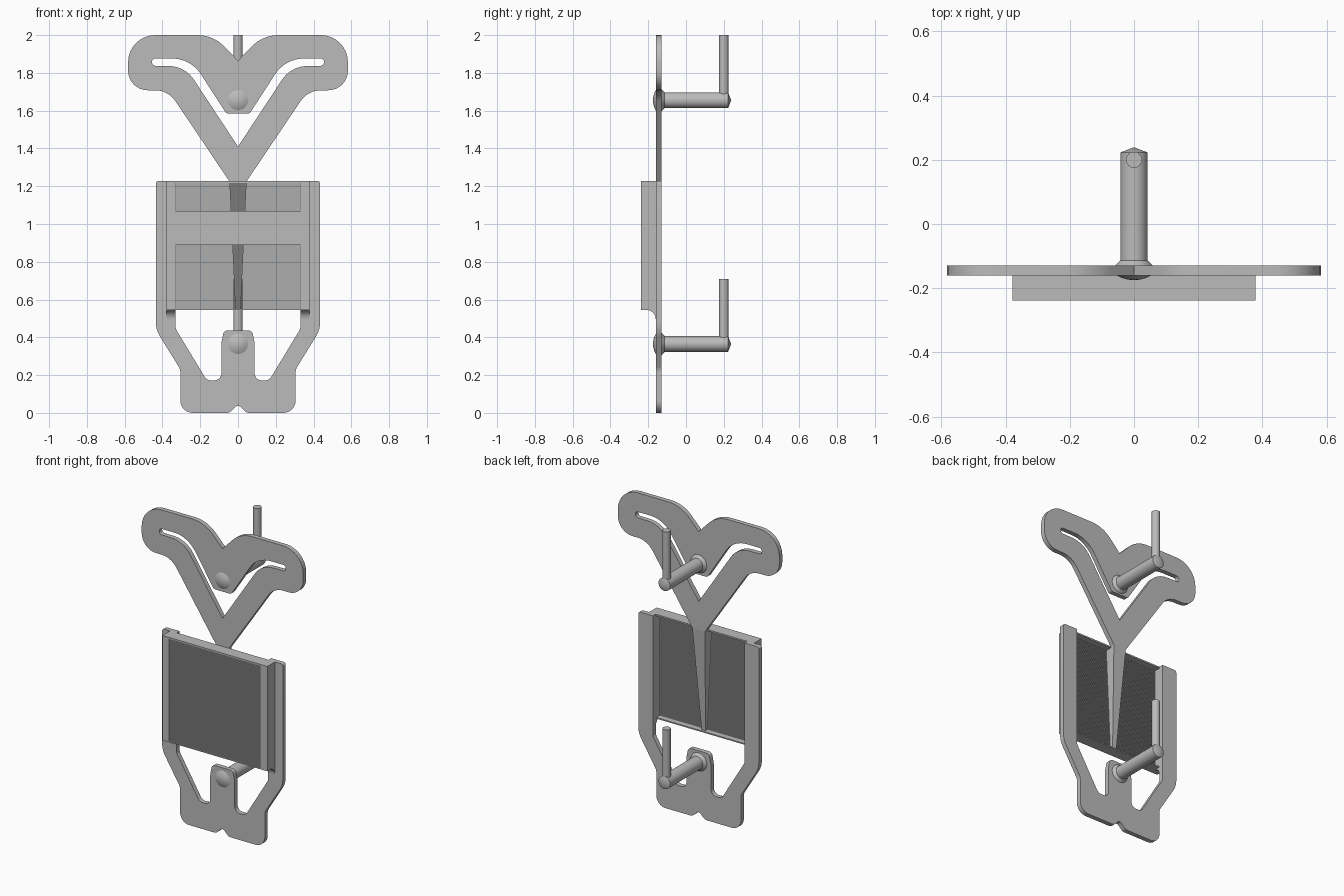
import bpy, bmesh, math
from mathutils import Vector, Matrix

if "Cube" in bpy.data.objects:
    bpy.data.objects.remove(bpy.data.objects["Cube"])

grey = bpy.data.materials.new("plain_grey")
grey.use_nodes = True
colour = (0.5, 0.5, 0.5, 1)
grey.diffuse_color = colour
grey.node_tree.nodes["Principled BSDF"].inputs["Base Color"].default_value = colour


def add_object(name, mesh, smooth=True):
    ob = bpy.data.objects.new(name, mesh)
    bpy.context.collection.objects.link(ob)
    mesh.materials.clear()
    mesh.materials.append(grey)
    bpy.ops.object.select_all(action='DESELECT')
    bpy.context.view_layer.objects.active = ob
    ob.select_set(True)
    if smooth:
        bpy.ops.object.shade_smooth_by_angle(angle=math.radians(32))
    return ob


def from_bmesh(name, bm, smooth=True):
    bmesh.ops.recalc_face_normals(bm, faces=bm.faces)
    mesh = bpy.data.meshes.new(name)
    bm.to_mesh(mesh)
    bm.free()
    return add_object(name, mesh, smooth)


def box(name, lo, hi):
    bm = bmesh.new()
    lo, hi = Vector(lo), Vector(hi)
    bmesh.ops.create_cube(bm, size=1, matrix=Matrix.Translation((lo + hi) / 2)
                          @ Matrix.Diagonal((*(hi - lo), 1)))
    return from_bmesh(name, bm, False)


def rounded(corners, steps=8):
    """Round each (x, z, radius) corner of a closed outline."""
    out = []
    for i, (x, z, r) in enumerate(corners):
        p = Vector((x, z))
        a = Vector(corners[i - 1][:2]) - p
        b = Vector(corners[(i + 1) % len(corners)][:2]) - p
        if r == 0:
            out.append(p)
            continue
        half = a.angle(b) / 2
        d = min(r / math.tan(half), a.length * 0.49, b.length * 0.49)
        r = d * math.tan(half)
        a.normalize()
        b.normalize()
        centre = p + (a + b).normalized() * (r / math.sin(half))
        s, e = p + a * d - centre, p + b * d - centre
        turn = s.angle_signed(e)
        for k in range(steps + 1):
            t = -turn * k / steps
            out.append(centre + Vector((s.x * math.cos(t) - s.y * math.sin(t),
                                        s.x * math.sin(t) + s.y * math.cos(t))))
    return out


def mirrored(half):
    """Close a right-hand outline across x = 0."""
    return half + [(-x, z, r) for x, z, r in reversed(half) if x > 0]


def plate(name, outlines):
    """Flat plate in the xz plane, further outlines are holes."""
    curve = bpy.data.curves.new(name, 'CURVE')
    curve.dimensions = '2D'
    curve.fill_mode = 'BOTH'
    curve.extrude = 0.015
    for outline in outlines:
        pts = rounded(mirrored(outline))
        spline = curve.splines.new('POLY')
        spline.points.add(len(pts) - 1)
        for sp, p in zip(spline.points, pts):
            sp.co = (p.x, p.y, 0, 1)
        spline.use_cyclic_u = True
    tmp = bpy.data.objects.new(name + "_curve", curve)
    bpy.context.collection.objects.link(tmp)
    deps = bpy.context.evaluated_depsgraph_get()
    mesh = bpy.data.meshes.new_from_object(tmp.evaluated_get(deps))
    bpy.data.objects.remove(tmp)
    mesh.transform(Matrix.Translation((0, -0.145, 0)) @ Matrix.Rotation(math.pi / 2, 4, 'X'))
    mesh.name = name
    return add_object(name, mesh)


# Upper winged plate with the slotted opening around its tongue
wings = [(0, 1.865, 0), (0.13, 2, 0.2), (0.582, 2, 0.146), (0.582, 1.708, 0.146),
         (0.37, 1.708, 0.13), (0.045, 1.225, 0)]
slot = [(0, 1.41, 0), (0.28, 1.835, 0.17), (0.455, 1.838, 0.017), (0.455, 1.876, 0.017),
        (0.25, 1.876, 0.18), (0.062, 1.585, 0.02)]
plate("winged_plate", [wings, slot])

# Lower plate: forked arms, foot and centre tab
fork = [(0, 0.045, 0.02), (0.045, 0, 0.04), (0.305, 0, 0.065), (0.305, 0.23, 0.06),
        (0.435, 0.44, 0.15), (0.435, 1.228, 0.015), (0.33, 1.228, 0),
        (0.33, 0.445, 0.04), (0.165, 0.172, 0.04), (0.088, 0.172, 0.04),
        (0.088, 0.37, 0.05), (0.075, 0.437, 0.025)]
plate("forked_plate", [fork])

# Side cheeks with a curved foot
cheek = [(-0.238, 1.228), (-0.238, 0.545), (-0.21, 0.545)]
cheek += [(-0.21 + 0.05 * math.sin(t), 0.495 + 0.05 * math.cos(t))
          for t in [math.pi / 16 * k for k in range(1, 9)]]
cheek += [(-0.155, 0.495), (-0.155, 1.228)]
for side, x in (("left", 0.33), ("right", -0.378)):
    bm = bmesh.new()
    face = bm.faces.new([bm.verts.new((x, y, z)) for y, z in cheek])
    ext = bmesh.ops.extrude_face_region(bm, geom=[face])["geom"]
    bmesh.ops.translate(bm, vec=(0.048, 0, 0),
                        verts=[g for g in ext if isinstance(g, bmesh.types.BMVert)])
    from_bmesh(side + "_cheek", bm)

# Top and bottom bars, and the stack of thin slats between them
box("top_bar", (-0.33, -0.238, 1.218), (0.33, -0.158, 1.228))
box("bottom_bar", (-0.33, -0.238, 0.545), (0.33, -0.165, 0.553))
count = 126
pitch = (1.218 - 0.553) / count
slats = box("slats", (-0.332, -0.236, 0.555), (0.332, -0.2, 0.5582))
array = slats.modifiers.new("stack", 'ARRAY')
array.count = count
array.use_relative_offset = False
array.use_constant_offset = True
array.constant_offset_displace = (0, 0, pitch)

# Tapered stem behind the slats
bm = bmesh.new()
rings = []
for z, w, back in ((1.228, 0.046, -0.13), (0.553, 0.014, -0.18)):
    rings.append([bm.verts.new(c) for c in
                  ((-w, -0.2, z), (w, -0.2, z), (w, back, z), (-w, back, z))])
for ring in rings:
    bm.faces.new(ring)
for i in range(4):
    j = (i + 1) % 4
    bm.faces.new((rings[0][i], rings[0][j], rings[1][j], rings[1][i]))
from_bmesh("tapered_stem", bm, False)

# Domed pegs with upright pins
peg = [(0, -0.175), (0.02, -0.173), (0.04, -0.167), (0.057, -0.158), (0.059, -0.13),
       (0.042, -0.113), (0.042, 0.223), (0, 0.239)]
for name, z in (("upper", 1.655), ("lower", 0.365)):
    bm = bmesh.new()
    verts = [bm.verts.new((r, y, z)) for r, y in peg]
    edges = [bm.edges.new(pair) for pair in zip(verts, verts[1:])]
    bmesh.ops.spin(bm, geom=verts + edges, cent=(0, 0, z), axis=(0, 1, 0),
                   angle=math.tau, steps=32)
    bmesh.ops.remove_doubles(bm, verts=bm.verts, dist=0.0001)
    from_bmesh(name + "_peg", bm)
    bm = bmesh.new()
    bmesh.ops.create_cone(bm, cap_ends=True, segments=24, radius1=0.025, radius2=0.025,
                          depth=0.345, matrix=Matrix.Translation((0, 0.2, z + 0.1725)))
    from_bmesh(name + "_pin", bm)
